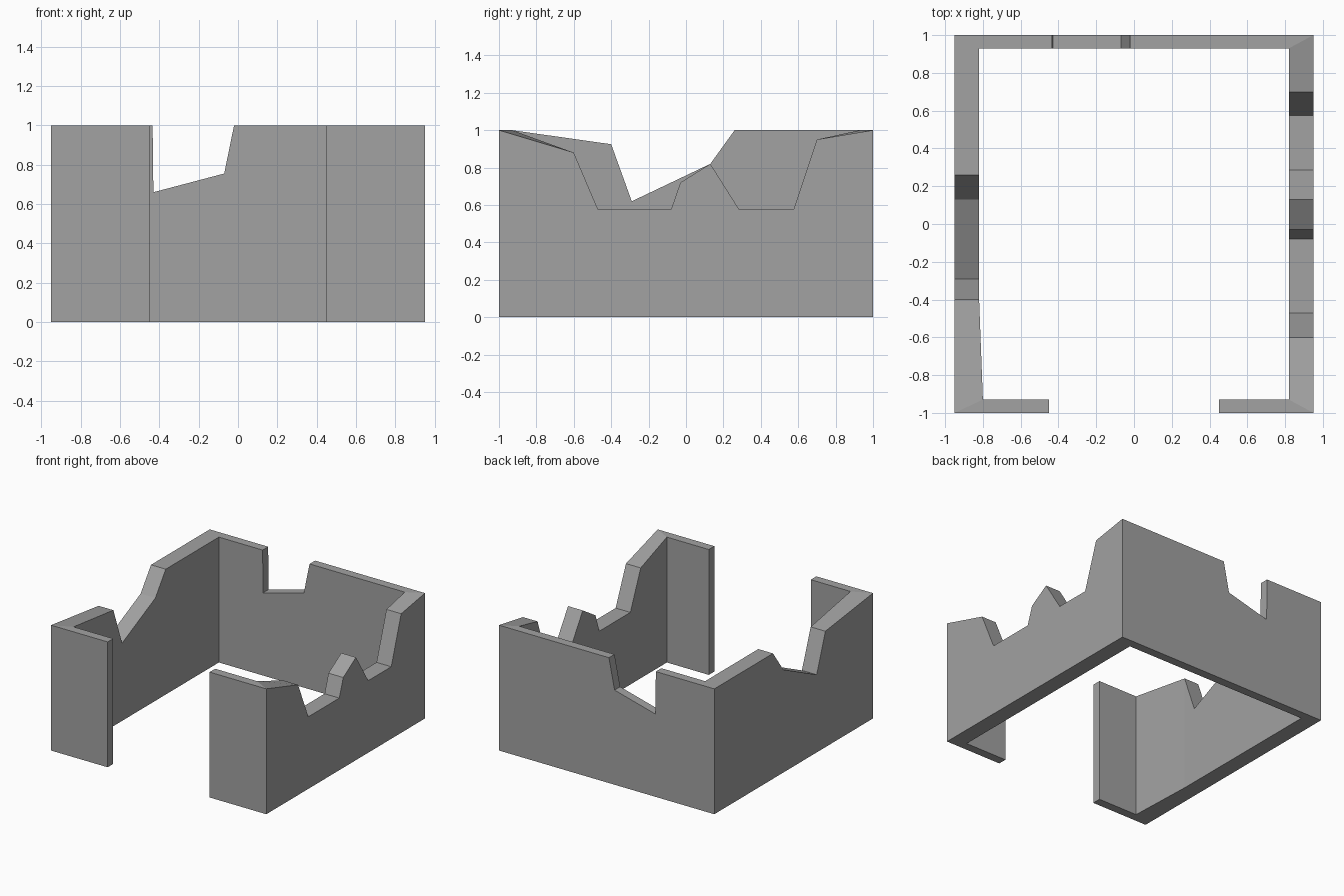
import bpy
import bmesh
from math import radians

cube = bpy.data.objects.get("Cube")
if cube:
    bpy.data.objects.remove(cube)

X, Y = 0.95, 1.0          # outer half sizes
IX, IY = 0.82, 0.93       # inner half sizes
DOOR = 0.45               # half width of the front opening

# Broken top edges as (distance along the wall, height)
right_break = [(-0.4, 0.925), (-0.29, 0.62), (0.13, 0.82), (0.26, 1)]
back_break = [(-0.434, 1), (-0.43, 0.66), (-0.07, 0.755), (-0.02, 1)]
left_break = [(0.7, 0.95), (0.575, 0.575), (0.285, 0.575), (0.13, 0.82),
              (-0.03, 0.72), (-0.08, 0.575), (-0.47, 0.575), (-0.6, 0.88)]

# Matching outer and inner top points, walked from one door edge to the other
rim = [((-DOOR, -Y, 1), (-DOOR, -IY, 1)), ((-X, -Y, 1), (-0.8, -IY, 1))]
for y, z in right_break:
    rim.append(((-X, y, z), (-IX, y, z)))
rim.append(((-X, Y, 1), (-IX, IY, 1)))
for x, z in back_break:
    rim.append(((x, Y, z), (x, IY, z)))
rim.append(((X, Y, 1), (IX, IY, 1)))
for y, z in left_break:
    rim.append(((X, y, z), (IX, y, z)))
rim += [((X, -Y, 1), (IX, -IY, 1)), ((DOOR, -Y, 1), (DOOR, -IY, 1))]

# Each rim pair becomes a cross-section: outer base, outer top, inner top, inner base
bm = bmesh.new()
sections = []
for outer, inner in rim:
    points = [(*outer[:2], 0), outer, inner, (*inner[:2], 0)]
    sections.append([bm.verts.new(p) for p in points])

# Bridge the sections and cap the two door ends
for a, b in zip(sections, sections[1:]):
    for i in range(4):
        j = (i + 1) % 4
        bm.faces.new((a[i], a[j], b[j], b[i]))
bm.faces.new(sections[0])
bm.faces.new(sections[-1])

# Join coplanar panels into clean flat faces
bmesh.ops.recalc_face_normals(bm, faces=bm.faces)
bmesh.ops.dissolve_limit(bm, angle_limit=radians(0.3), verts=bm.verts, edges=bm.edges)
bmesh.ops.recalc_face_normals(bm, faces=bm.faces)

mesh = bpy.data.meshes.new("ruined_walls")
bm.to_mesh(mesh)
bm.free()
walls = bpy.data.objects.new("ruined_walls", mesh)
bpy.context.collection.objects.link(walls)

# Plain stone colour
stone = bpy.data.materials.new("stone_grey")
stone.use_nodes = True
colour = (0.36, 0.36, 0.36, 1)
stone.diffuse_color = colour
stone.node_tree.nodes["Principled BSDF"].inputs["Base Color"].default_value = colour
mesh.materials.append(stone)
